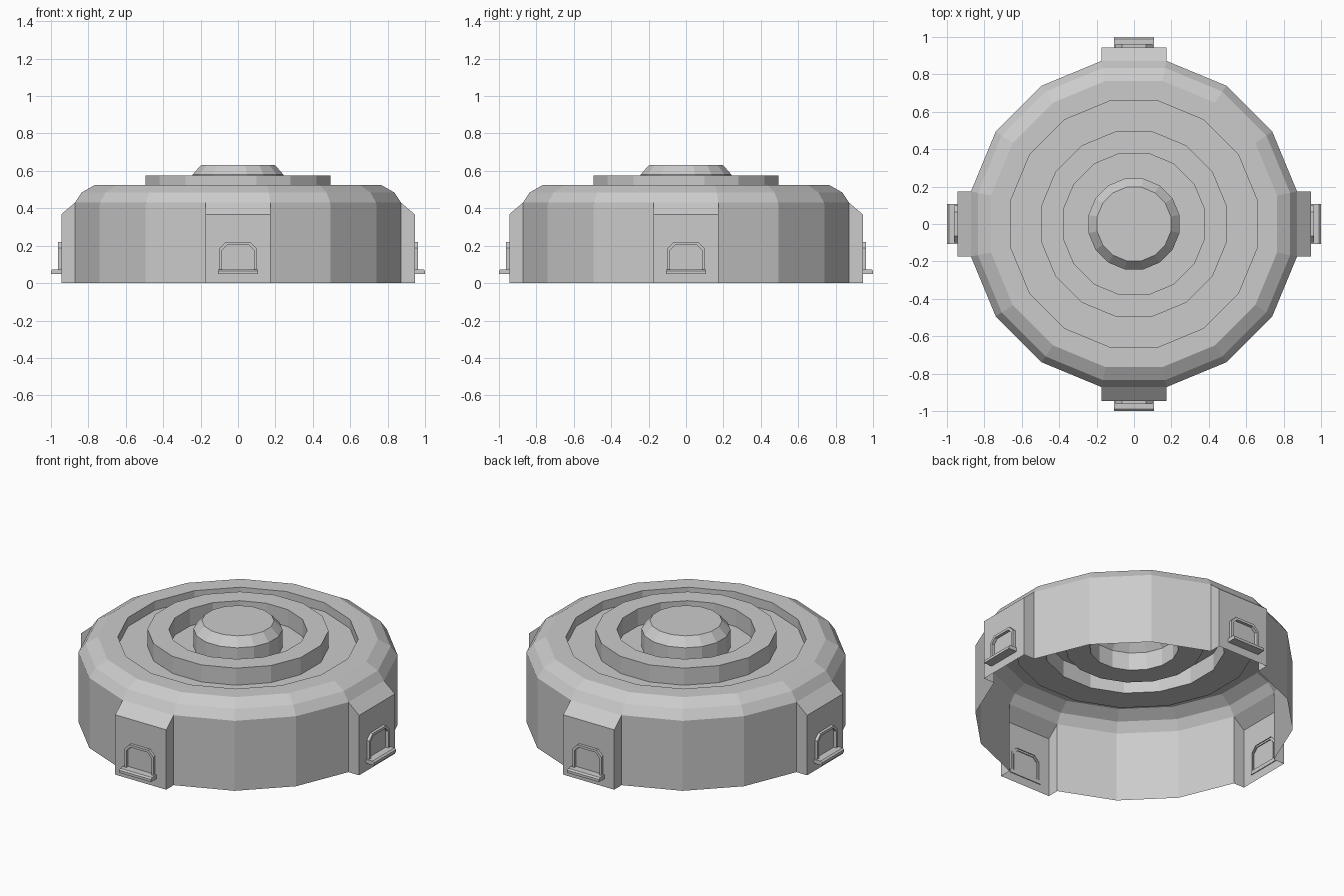
import bpy, bmesh, math
from mathutils import Matrix, Vector

if "Cube" in bpy.data.objects:
    bpy.data.objects.remove(bpy.data.objects["Cube"])

SIDES = 16
WALL, BLOCK = 0.872, 0.945


def finish(bm, name):
    me = bpy.data.meshes.new(name)
    bm.to_mesh(me)
    bm.free()
    ob = bpy.data.objects.new(name, me)
    bpy.context.collection.objects.link(ob)
    return ob


def body():
    # open-bottomed shell: (distance to flat side, height) from rim to centre
    profile = [(WALL, 0), (WALL, 0.43), (0.835, 0.485), (0.765, 0.525),
               (0.657, 0.525), (0.657, 0.47), (0.495, 0.47), (0.495, 0.575),
               (0.378, 0.575), (0.378, 0.47), (0.243, 0.47), (0.243, 0.58),
               (0.197, 0.632)]
    bm = bmesh.new()
    rows = []
    for r, z in profile:
        r /= math.cos(math.pi / SIDES)
        angles = [(i + 0.5) * 2 * math.pi / SIDES for i in range(SIDES)]
        rows.append([bm.verts.new((r * math.cos(a), r * math.sin(a), z)) for a in angles])
    blocks = []
    for k, (low, high) in enumerate(zip(rows, rows[1:])):
        for i in range(SIDES):
            j = (i + 1) % SIDES
            f = bm.faces.new((low[i], low[j], high[j], high[i]))
            if k == 0 and i % 4 == 3:
                blocks.append(f)
    bm.faces.new(rows[-1])
    bm.normal_update()
    # four wall blocks with sloping tops, pulled out of the shell
    for face in bmesh.ops.extrude_discrete_faces(bm, faces=blocks)["faces"]:
        face.normal_update()
        edges = list(face.edges)
        out = face.normal.copy()
        if not any(len(e.link_faces) > 1 for e in edges):
            continue
        for v in face.verts:
            v.co += out * (BLOCK - WALL)
            if v.co.z > 0.2:
                v.co.z = 0.368
    bottoms = [f for f in bm.faces if all(v.co.z < 1e-5 for v in f.verts)]
    bmesh.ops.delete(bm, geom=bottoms, context='FACES')
    finish(bm, "round_body")


def arch(half, base, top, cut):
    return [(-half, base), (-half, top - cut), (-half + cut, top),
            (half - cut, top), (half, top - cut), (half, base)]


def window_frame(name, rot):
    # arched frame with a sloped inner edge
    bm = bmesh.new()
    outer, inner = arch(0.098, 0.07, 0.22, 0.033), arch(0.085, 0.07, 0.205, 0.028)
    loops = [(outer, BLOCK - 0.005), (outer, 0.963), (inner, 0.963), (inner, BLOCK - 0.005)]
    rows = [[bm.verts.new((x, -y, z)) for x, z in pts] for pts, y in loops]
    for a, b in zip(rows, rows[1:]):
        for i in range(5):
            bm.faces.new((a[i], a[i + 1], b[i + 1], b[i]))
    bmesh.ops.recalc_face_normals(bm, faces=bm.faces)
    bm.transform(rot)
    finish(bm, name)


def window_sill(name, rot):
    # projecting ledge with a bevelled top
    bm = bmesh.new()
    section = [(BLOCK - 0.005, 0.05), (1.0, 0.05), (1.0, 0.066), (0.99, 0.074), (BLOCK - 0.005, 0.074)]
    ends = [[bm.verts.new((s * 0.108, -y, z)) for y, z in section] for s in (-1, 1)]
    n = len(section)
    for i in range(n):
        j = (i + 1) % n
        bm.faces.new((ends[0][i], ends[0][j], ends[1][j], ends[1][i]))
    for e in ends:
        bm.faces.new(e)
    bmesh.ops.recalc_face_normals(bm, faces=bm.faces)
    bm.transform(rot)
    finish(bm, name)


body()
for k, side in enumerate(("front", "right", "back", "left")):
    turn = Matrix.Rotation(k * math.pi / 2, 4, 'Z')
    window_frame(side + "_window_frame", turn)
    window_sill(side + "_window_sill", turn)
